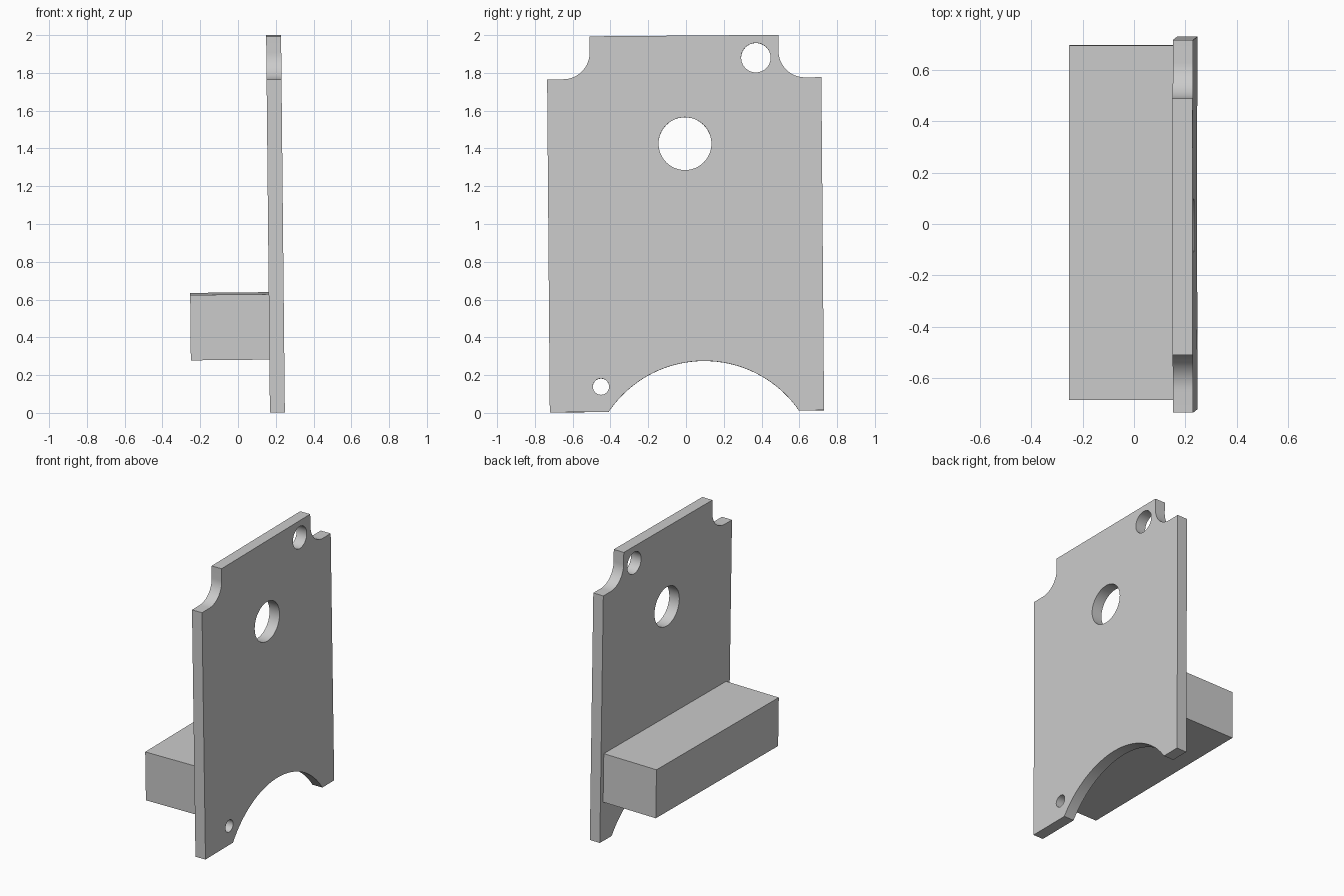
import bpy
import bmesh
from math import sin, cos, pi, asin
from mathutils import Matrix, Vector

old = bpy.data.objects.get("Cube")
if old:
    bpy.data.objects.remove(old)

grey = bpy.data.materials.new("plain grey")
grey.use_nodes = True
colour = (0.6, 0.6, 0.6, 1)
grey.diffuse_color = colour
grey.node_tree.nodes["Principled BSDF"].inputs["Base Color"].default_value = colour

# The whole bracket leans very slightly
LEAN = Matrix.Rotation(-0.01, 4, 'Y') @ Matrix.Rotation(0.008, 4, 'X')


def arc(cy, cz, r, start, end, steps):
    """Points along an arc in the YZ plane."""
    angles = [start + (end - start) * i / steps for i in range(steps + 1)]
    return [(cy + r * cos(a), cz + r * sin(a)) for a in angles]


def extrude(name, outline, x0, x1):
    """Solid made by pushing a YZ outline along X."""
    bm = bmesh.new()
    face = bm.faces.new([bm.verts.new((x0, y, z)) for y, z in outline])
    moved = bmesh.ops.extrude_face_region(bm, geom=[face])["geom"]
    bmesh.ops.translate(bm, vec=Vector((x1 - x0, 0, 0)),
                        verts=[v for v in moved if isinstance(v, bmesh.types.BMVert)])
    bmesh.ops.recalc_face_normals(bm, faces=bm.faces)
    mesh = bpy.data.meshes.new(name)
    bm.to_mesh(mesh)
    bm.free()
    mesh.materials.append(grey)
    obj = bpy.data.objects.new(name, mesh)
    bpy.context.collection.objects.link(obj)
    obj.matrix_world = LEAN
    return obj


# Plate outline: curved bottom cutout and two scooped top corners
MID, HALF, BOTTOM, TOP = 0.005, 0.726, 0.006, 1.995
STEP, NECK, SCOOP = 1.769, 0.5, 0.14
CUT_Y, CUT_Z, CUT_R = 0.094, -0.338, 0.61
edge = asin((BOTTOM - CUT_Z) / CUT_R)
right_top = [(MID + HALF, STEP)]
right_top += arc(MID + NECK + SCOOP, STEP + SCOOP, SCOOP, -pi / 2, -pi, 16)
right_top += [(MID + NECK, TOP)]
left_top = [(2 * MID - y, z) for y, z in reversed(right_top)]
outline = [(MID - HALF, BOTTOM)]
outline += arc(CUT_Y, CUT_Z, CUT_R, pi - edge, edge, 48)
outline += [(MID + HALF, BOTTOM)] + right_top + left_top
plate = extrude("mounting_plate", outline, 0.169, 0.248)

# Round through holes: centre, upper corner, lower corner
for name, y, z, r in (("centre_hole", 0.006, 1.423, 0.14),
                      ("upper_hole", 0.385, 1.875, 0.078),
                      ("lower_hole", -0.449, 0.14, 0.043)):
    cutter = extrude(name + "_cutter", arc(y, z, r, 0, 2 * pi, 48)[:-1], 0.1, 0.32)
    cutter.hide_render = True
    cutter.hide_set(True)
    cutter.display_type = 'WIRE'
    cut = plate.modifiers.new(name, 'BOOLEAN')
    cut.operation = 'DIFFERENCE'
    cut.solver = 'EXACT'
    cut.object = cutter

# Ledge block standing out from the plate
ledge = extrude("ledge_block", [(-0.68, 0.286), (0.70, 0.286), (0.70, 0.632), (-0.68, 0.632)],
                -0.247, 0.169)

# Bake the holes, then smooth the curved walls only
bpy.context.view_layer.update()
cut_mesh = bpy.data.meshes.new_from_object(
    plate.evaluated_get(bpy.context.evaluated_depsgraph_get()))
plate.modifiers.clear()
plate.data = cut_mesh
for obj in [o for o in bpy.data.objects if o.name.endswith("_cutter")]:
    bpy.data.objects.remove(obj)
for obj in bpy.context.selected_objects:
    obj.select_set(False)
plate.select_set(True)
bpy.context.view_layer.objects.active = plate
bpy.ops.object.shade_smooth_by_angle(angle=pi / 6)
